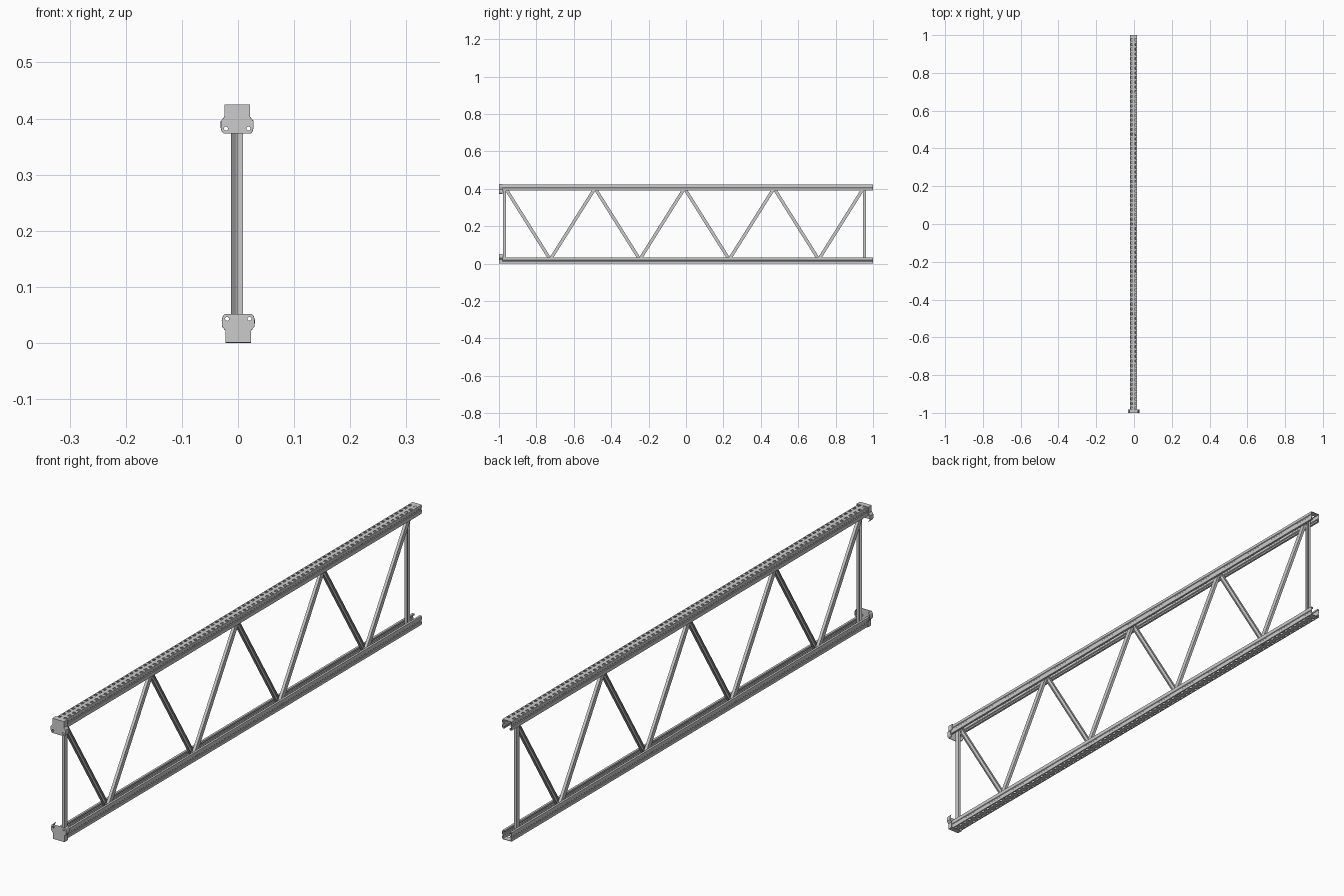
import bpy, bmesh, math
from mathutils import Vector

if "Cube" in bpy.data.objects:
    bpy.data.objects.remove(bpy.data.objects["Cube"])

HEIGHT = 0.425
CX = -0.002          # centre line of the lattice


def finish(bm, name, thickness=0.0):
    """Turn a bmesh into an object, optionally as folded sheet metal."""
    bmesh.ops.recalc_face_normals(bm, faces=bm.faces)
    me = bpy.data.meshes.new(name)
    bm.to_mesh(me)
    bm.free()
    ob = bpy.data.objects.new(name, me)
    bpy.context.collection.objects.link(ob)
    if thickness:
        mod = ob.modifiers.new("sheet", 'SOLIDIFY')
        mod.thickness = thickness
        mod.offset = 0
    return ob


def depth_to_z(d, top):
    return HEIGHT - d if top else d


def chord(name, top):
    """Lipped, grooved channel with two rows of slots in its outer face."""
    half = [(-.011, .027), (-.011, .032), (-.0175, .032), (-.0175, .020),
            (-.0155, .018), (-.0155, .013), (-.0175, .011), (-.0175, .002),
            (-.014, .002), (-.006, .002)]
    prof = half + [(-x, d) for x, d in reversed(half)]
    slot_cols = (8, 10)
    pitch, n = 0.025, 79
    ys = [-0.996]
    for i in range(n):
        c = (i - (n - 1) / 2) * pitch
        ys += [c - .006, c + .006]
    ys.append(1.0)
    bm = bmesh.new()
    rows = [[bm.verts.new((CX + x, y, depth_to_z(d, top))) for x, d in prof]
            for y in ys]
    for j in range(len(ys) - 1):
        for i in range(len(prof) - 1):
            if j % 2 == 1 and i in slot_cols:
                continue
            bm.faces.new((rows[j][i], rows[j][i + 1],
                          rows[j + 1][i + 1], rows[j + 1][i]))
    finish(bm, name, 0.0018)


def end_bracket(name, top):
    """Eared end plate with two bolt holes and a folded rim."""
    cx = -0.0015 if top else 0.0005
    half = [(.022, .001), (.022, .022), (.025, .026), (.0283, .030),
            (.0285, .041), (.0265, .048), (.023, .0515)]
    outline = half + [(-x, d) for x, d in reversed(half)]
    bm = bmesh.new()

    def loop(pts):
        vs = [bm.verts.new((cx + x, -0.999, depth_to_z(d, top))) for x, d in pts]
        return [bm.edges.new((vs[i], vs[(i + 1) % len(vs)]))
                for i in range(len(vs))]

    rim = loop(outline)
    edges = list(rim)
    for s in (-1, 1):
        edges += loop([(s * .020 + .0035 * math.cos(a), .043 + .0035 * math.sin(a))
                       for a in (k * math.tau / 16 for k in range(16))])
    bmesh.ops.triangle_fill(bm, edges=edges, use_beauty=True)
    # fold the rim back everywhere but the inner edge between the ears
    folded = [e for i, e in enumerate(rim) if i != len(half) - 1]
    ext = bmesh.ops.extrude_edge_only(bm, edges=folded)
    moved = [g for g in ext["geom"] if isinstance(g, bmesh.types.BMVert)]
    bmesh.ops.translate(bm, verts=moved, vec=(0, .018, 0))
    finish(bm, name, 0.002)


def web_member(name, p0, p1, side):
    """Open channel from p0 to p1 (y, z), its back facing outward in x."""
    a, b = Vector((0, *p0)), Vector((0, *p1))
    axis = (b - a).normalized()
    across = axis.cross(Vector((1, 0, 0)))
    w, t, depth = .0085, .0018, .0105
    sec = [(-w, .0005), (-w, depth), (w, depth), (w, .0005),
           (w - t, .0005), (w - t, depth - t), (-w + t, depth - t), (-w + t, .0005)]
    bm = bmesh.new()
    rings = []
    for p in (a, b):
        rings.append([bm.verts.new(p + across * u + Vector((CX + side * v, 0, 0)))
                      for u, v in sec])
    n = len(sec)
    for i in range(n):
        k = (i + 1) % n
        bm.faces.new((rings[0][i], rings[0][k], rings[1][k], rings[1][i]))
    bm.faces.new(rings[0])
    bm.faces.new(rings[1])
    finish(bm, name)


# chords and their end brackets
for label, is_top in (("top", True), ("bottom", False)):
    chord(label + "_chord", is_top)
    end_bracket(label + "_end_bracket", is_top)

# zigzag diagonals, alternating sides of the centre line
z_low, z_high = .022, .403
start, step = -0.965, 0.2392
for i in range(8):
    y0, y1 = start + i * step, start + (i + 1) * step
    za, zb = (z_high, z_low) if i % 2 == 0 else (z_low, z_high)
    web_member(f"diagonal_{i + 1}", (y0, za), (y1, zb), -1 if i % 2 == 0 else 1)

# end posts
web_member("front_post", (-0.970, .012), (-0.970, .413), 1)
web_member("back_post", (0.954, .012), (0.954, .413), -1)
